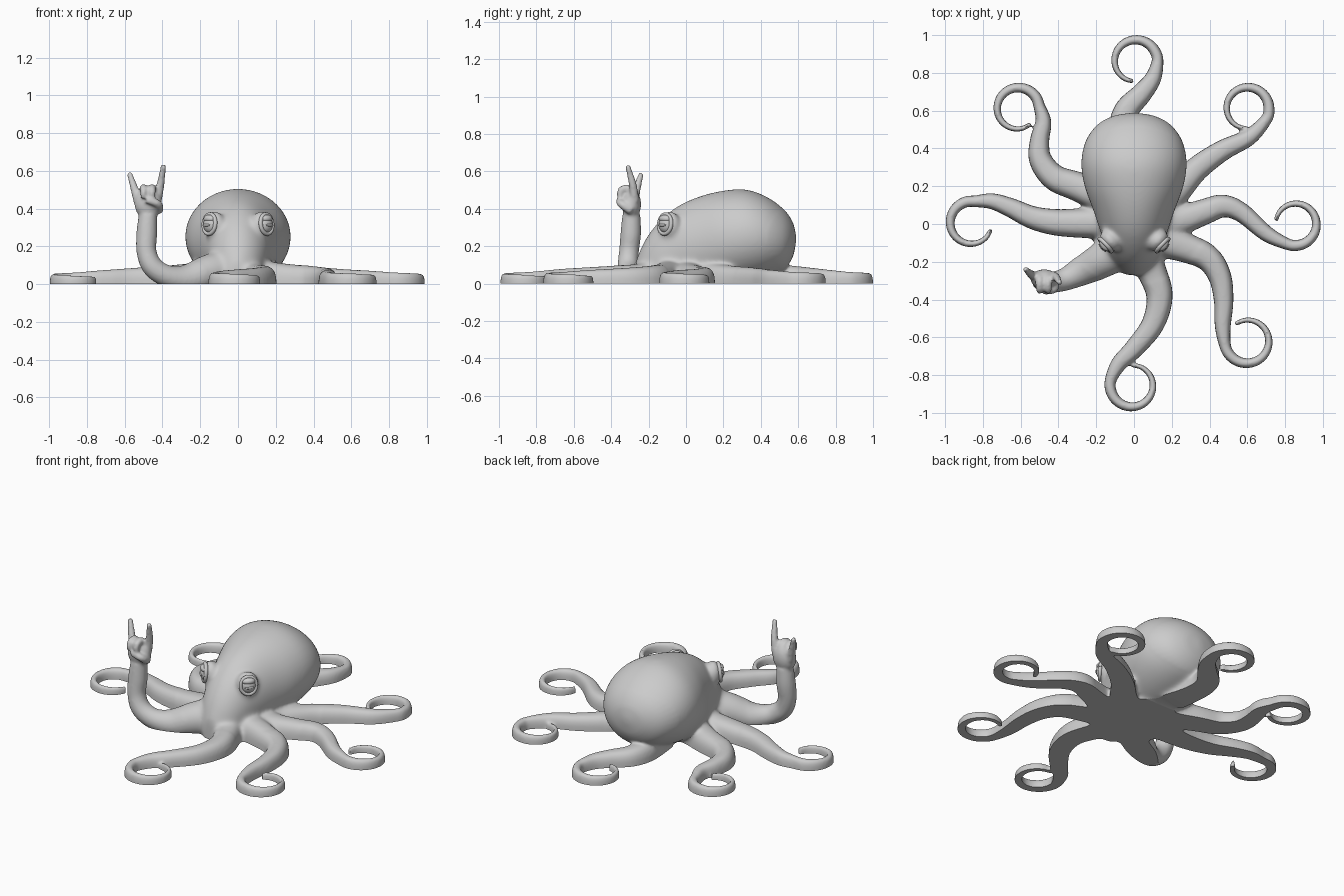
import bpy
import bmesh
import math
from mathutils import Matrix, Vector

default_cube = bpy.data.objects.get("Cube")
if default_cube:
    bpy.data.objects.remove(default_cube, do_unlink=True)

X, Y, Z = Vector((1, 0, 0)), Vector((0, 1, 0)), Vector((0, 0, 1))

# Single flat colour
grey = bpy.data.materials.new("soft grey")
grey.use_nodes = True
grey.diffuse_color = (0.6, 0.6, 0.6, 1)
grey.node_tree.nodes["Principled BSDF"].inputs["Base Color"].default_value = grey.diffuse_color


def spline(stations, steps=6):
    """Smooth curve through stations of (x, y, z, half width, half height)."""
    padded = [stations[0]] + list(stations) + [stations[-1]]
    result = []
    for a, b, c, d in zip(padded, padded[1:], padded[2:], padded[3:]):
        for k in range(steps):
            t = k / steps
            result.append([
                q + t / 2 * (r - p + t * (2 * p - 5 * q + 4 * r - s + t * (3 * q - 3 * r + s - p)))
                for p, q, r, s in zip(a, b, c, d)])
    result.append(list(stations[-1]))
    return result


def loft(bm, stations, ref=Z, upright=False, power=1.0, sides=20):
    """Closed tube of rounded sections along a smooth path."""
    path = spline(stations)
    centres = [Vector(s[:3]) for s in path]
    rings = []
    for i, station in enumerate(path):
        tangent = centres[min(i + 1, len(path) - 1)] - centres[max(i - 1, 0)]
        side = tangent.cross(ref).normalized()
        up = Z if upright else side.cross(tangent).normalized()
        ring = []
        for k in range(sides):
            angle = math.tau * k / sides
            c, s = math.cos(angle), math.sin(angle)
            c = math.copysign(abs(c) ** power, c)
            s = math.copysign(abs(s) ** power, s)
            ring.append(bm.verts.new(centres[i] + side * c * station[3] + up * s * station[4]))
        rings.append(ring)
    for low, high in zip(rings, rings[1:]):
        for k in range(sides):
            n = (k + 1) % sides
            bm.faces.new((low[k], low[n], high[n], high[k]))
    bm.faces.new(rings[0][::-1])
    bm.faces.new(rings[-1])


def ellipsoid(bm, frame, size):
    bmesh.ops.create_uvsphere(bm, u_segments=32, v_segments=20, radius=1,
                              matrix=frame @ Matrix.Diagonal((*size, 1)))


def make_object(name, bm):
    bmesh.ops.recalc_face_normals(bm, faces=bm.faces)
    mesh = bpy.data.meshes.new(name)
    bm.to_mesh(mesh)
    bm.free()
    mesh.materials.append(grey)
    obj = bpy.data.objects.new(name, mesh)
    bpy.context.collection.objects.link(obj)
    return obj


def smooth(obj):
    bpy.ops.object.select_all(action='DESELECT')
    obj.select_set(True)
    bpy.context.view_layer.objects.active = obj
    bpy.ops.object.shade_smooth_by_angle(angle=math.radians(40))


def tentacle(bm, stem, centre, radius, start, sweep):
    """Tapering arm on the ground that ends in a curl."""
    stations = []
    for i, (x, y) in enumerate(stem):
        t = i / len(stem)
        stations.append((x, y, 0, 0.088 - 0.055 * t, 0.13 - 0.065 * t ** 0.6))
    count = 11
    for i in range(count + 1):
        t = i / count
        angle = math.radians(start + sweep * t)
        r = radius * (1 - 0.08 * t)
        stations.append((centre[0] + r * math.cos(angle), centre[1] + r * math.sin(angle), 0,
                         0.031 - 0.02 * t, 0.064 - 0.024 * t))
    loft(bm, stations, upright=True, power=0.75)


def eye_frame(side):
    facing = Vector((side * 0.72, -0.68, 0.1))
    return (Matrix.Translation((side * 0.128, -0.09, 0.315))
            @ facing.to_track_quat('Z', 'Y').to_matrix().to_4x4())


skin = bmesh.new()

# Mantle sections: y, top, bottom, half width
mantle = [
    (-0.27, 0.12, -0.08, 0.05), (-0.22, 0.23, -0.07, 0.1), (-0.15, 0.325, -0.06, 0.14),
    (-0.05, 0.41, -0.05, 0.175), (0.07, 0.465, -0.04, 0.215), (0.2, 0.497, -0.02, 0.262),
    (0.32, 0.503, 0.0, 0.28), (0.43, 0.465, 0.03, 0.26), (0.52, 0.4, 0.07, 0.2),
    (0.57, 0.33, 0.14, 0.115), (0.588, 0.26, 0.22, 0.02)]
loft(skin, [(0, y, (top + low) / 2, half, (top - low) / 2) for y, top, low, half in mantle],
     upright=True, sides=40)

# Web between the arms
ellipsoid(skin, Matrix.Translation((0, 0, 0)), (0.23, 0.25, 0.17))

# Seven curled arms
tentacle(skin, [(-0.03, 0.3), (-0.06, 0.48), (-0.04, 0.6), (0.04, 0.69), (0.1, 0.77)],
         (0.008, 0.862), 0.117, 0, 265)
tentacle(skin, [(0.1, 0.06), (0.22, 0.17), (0.33, 0.29), (0.47, 0.39), (0.61, 0.46)],
         (0.6, 0.612), 0.116, -30, 298)
tentacle(skin, [(0.08, 0), (0.24, 0.02), (0.36, 0.06), (0.47, 0.095), (0.57, 0.06), (0.7, -0.05)],
         (0.855, 0), 0.115, 245, 285)
tentacle(skin, [(0.1, -0.08), (0.27, -0.125), (0.39, -0.18), (0.455, -0.28), (0.475, -0.41), (0.47, -0.54)],
         (0.6, -0.62), 0.12, 190, 295)
tentacle(skin, [(0.03, -0.1), (0.09, -0.24), (0.135, -0.38), (0.1, -0.53), (0, -0.66), (-0.08, -0.74)],
         (-0.01, -0.855), 0.117, 165, 285)
tentacle(skin, [(-0.08, 0.01), (-0.28, 0.005), (-0.42, 0.01), (-0.54, 0.035), (-0.65, 0.085), (-0.75, 0.12)],
         (-0.86, 0.005), 0.117, 80, 262)
tentacle(skin, [(-0.12, 0.12), (-0.29, 0.195), (-0.42, 0.245), (-0.495, 0.34), (-0.5, 0.44), (-0.48, 0.54)],
         (-0.615, 0.61), 0.115, 5, 305)

# Raised arm
raised = [(0, -0.08, 0.08, 0.12), (-0.15, -0.18, 0.06, 0.1), (-0.27, -0.245, 0.025, 0.08),
          (-0.37, -0.295, 0.04, 0.06), (-0.45, -0.31, 0.09, 0.056), (-0.484, -0.305, 0.17, 0.053),
          (-0.483, -0.295, 0.27, 0.055), (-0.477, -0.292, 0.37, 0.048)]
loft(skin, [(*s, s[3]) for s in raised], ref=Y)

# Hand: palm, two raised fingers, two folded fingers, thumb
ellipsoid(skin, Matrix.Translation((-0.475, -0.292, 0.425)), (0.073, 0.052, 0.082))
for points in (
        [(-0.525, -0.28, 0.43), (-0.55, -0.262, 0.51), (-0.576, -0.238, 0.59)],
        [(-0.43, -0.275, 0.44), (-0.41, -0.285, 0.53), (-0.394, -0.313, 0.632)]):
    loft(skin, [(*p, r, r) for p, r in zip(points, (0.026, 0.021, 0.014))], ref=X)
for x in (-0.5, -0.455):
    loft(skin, [(x, -0.27, 0.46, 0.022, 0.022), (x, -0.3, 0.505, 0.022, 0.022),
                (x, -0.345, 0.5, 0.02, 0.02), (x, -0.352, 0.455, 0.016, 0.016)], ref=X)
loft(skin, [(-0.42, -0.29, 0.39, 0.026, 0.026), (-0.425, -0.345, 0.425, 0.022, 0.022),
            (-0.485, -0.36, 0.445, 0.016, 0.016)], ref=Z)

# Eye sockets
for side in (-1, 1):
    ellipsoid(skin, eye_frame(side), (0.066, 0.075, 0.045))

# Fuse everything into one skin
octopus = make_object("octopus_body", skin)
remesh = octopus.modifiers.new("fuse", 'REMESH')
remesh.mode = 'VOXEL'
remesh.voxel_size = 0.008
fused = bmesh.new()
fused.from_object(octopus, bpy.context.evaluated_depsgraph_get())
octopus.modifiers.clear()

# Soften the joins near the body, then the whole skin lightly
middle = Vector((0, 0.1))
core = [v for v in fused.verts if (v.co.xy - middle).length < 0.42]
axes = dict(use_axis_x=True, use_axis_y=True, use_axis_z=True)
for _ in range(22):
    bmesh.ops.smooth_vert(fused, verts=core, factor=0.5, **axes)
for _ in range(4):
    bmesh.ops.smooth_vert(fused, verts=fused.verts[:], factor=0.5, **axes)

# Flat underside
bmesh.ops.bisect_plane(fused, geom=fused.verts[:] + fused.edges[:] + fused.faces[:],
                       plane_co=(0, 0, 0), plane_no=Z, clear_inner=True)
rim = [e for e in fused.edges if e.is_boundary]
bmesh.ops.triangle_fill(fused, edges=rim, use_beauty=True, normal=-Z)
bmesh.ops.recalc_face_normals(fused, faces=fused.faces)
fused.to_mesh(octopus.data)
fused.free()
smooth(octopus)

# Eyes: ball, lid rim, drooping lid and slit pupil
for side, label in ((-1, "right"), (1, "left")):
    frame = eye_frame(side)
    rim_stations = []
    for k in range(25):
        angle = math.tau * k / 24
        point = frame @ Vector((0.045 * math.cos(angle), 0.052 * math.sin(angle), 0.032))
        rim_stations.append((*point, 0.011, 0.011))
    lid_rim = bmesh.new()
    loft(lid_rim, rim_stations, ref=frame.to_3x3() @ Z, sides=12)
    smooth(make_object(label + "_eye_rim", lid_rim))
    for part, place, size in (
            ("eyeball", (0, 0, 0.022), (0.044, 0.048, 0.036)),
            ("upper_lid", (0, 0.027, 0.026), (0.042, 0.024, 0.034)),
            ("pupil", (0, -0.008, 0.054), (0.028, 0.007, 0.007))):
        bm = bmesh.new()
        ellipsoid(bm, frame @ Matrix.Translation(place), size)
        smooth(make_object(label + "_" + part, bm))
